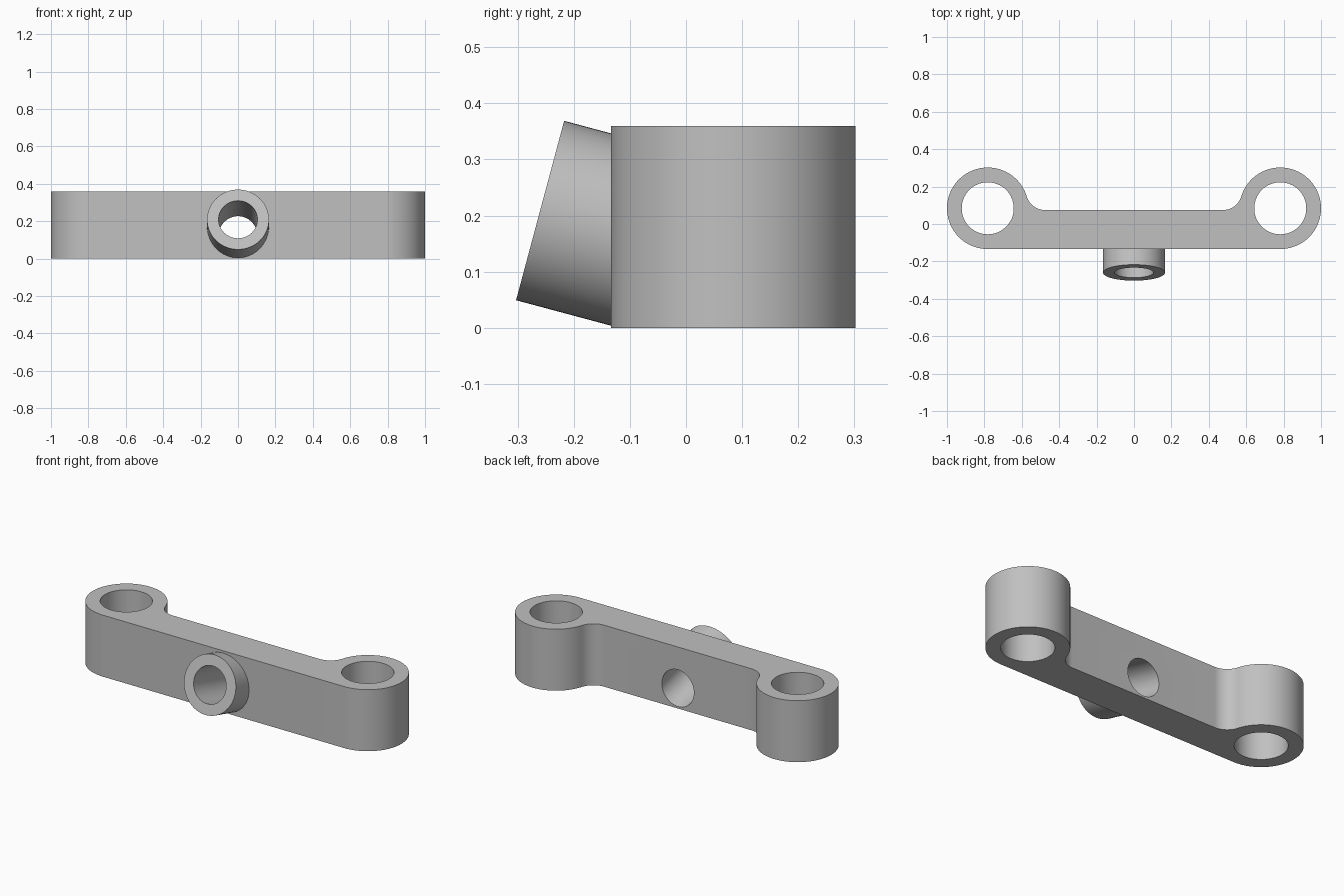
import bpy, bmesh
from math import sin, cos, atan2, sqrt, pi, radians
from mathutils import Vector, Matrix

if "Cube" in bpy.data.objects:
    bpy.data.objects.remove(bpy.data.objects["Cube"], do_unlink=True)

HEIGHT = 0.36
RING_X, RING_Y, RING_R, HOLE_R = 0.782, 0.084, 0.218, 0.139
FRONT, BACK, FILLET = RING_Y - RING_R, 0.075, 0.1
BOSS_R, BORE_R, TILT = 0.1655, 0.104, radians(15)
BOSS_CENTRE = Vector((0, -0.26, 0.209))
INWARD = Vector((0, cos(TILT), -sin(TILT)))

grey = bpy.data.materials.new("plain grey")
grey.use_nodes = True
grey.diffuse_color = (0.53, 0.53, 0.53, 1)
grey.node_tree.nodes["Principled BSDF"].inputs["Base Color"].default_value = grey.diffuse_color


def make_object(name, bm):
    bmesh.ops.recalc_face_normals(bm, faces=bm.faces)
    mesh = bpy.data.meshes.new(name)
    bm.to_mesh(mesh)
    bm.free()
    mesh.materials.append(grey)
    obj = bpy.data.objects.new(name, mesh)
    bpy.context.collection.objects.link(obj)
    return obj


def arc(cx, cy, r, start, end, steps):
    angles = [start + (end - start) * i / steps for i in range(steps + 1)]
    return [(cx + r * cos(a), cy + r * sin(a)) for a in angles]


def select_only(obj):
    bpy.ops.object.select_all(action='DESELECT')
    obj.select_set(True)
    bpy.context.view_layer.objects.active = obj


def cut_hole(body, centre, radius, rotation):
    bm = bmesh.new()
    bmesh.ops.create_cone(bm, cap_ends=True, segments=64, radius1=radius, radius2=radius,
                          depth=1.2, matrix=Matrix.Translation(centre) @ rotation)
    cutter = make_object("hole_cutter", bm)
    cutter.hide_render = True
    mod = body.modifiers.new("hole", 'BOOLEAN')
    mod.operation, mod.solver, mod.object = 'DIFFERENCE', 'EXACT', cutter
    select_only(body)
    bpy.ops.object.modifier_apply(modifier=mod.name)
    bpy.data.objects.remove(cutter, do_unlink=True)


# Bar with a rounded eye at each end and fillets on the back
dy = BACK + FILLET - RING_Y
dx = sqrt((RING_R + FILLET) ** 2 - dy ** 2)
touch = atan2(dy, -dx)
half = arc(RING_X, RING_Y, RING_R, -pi / 2, touch, 56)
half += arc(RING_X - dx, BACK + FILLET, FILLET, touch - pi, -pi / 2, 12)[1:]
outline = half + [(-x, y) for x, y in reversed(half)]
bm = bmesh.new()
base = bm.faces.new([bm.verts.new((x, y, 0)) for x, y in outline])
extruded = bmesh.ops.extrude_face_region(bm, geom=[base], use_keep_orig=True)["geom"]
bmesh.ops.translate(bm, vec=(0, 0, HEIGHT),
                    verts=[v for v in extruded if isinstance(v, bmesh.types.BMVert)])
bar = make_object("link_bar", bm)

# Upright holes in the eyes and the tilted bore through the middle
for side in (-1, 1):
    cut_hole(bar, (side * RING_X, RING_Y, HEIGHT / 2), HOLE_R, Matrix.Identity(4))
cut_hole(bar, BOSS_CENTRE, BORE_R, INWARD.to_track_quat('Z', 'Y').to_matrix().to_4x4())

# Tilted hollow boss, trimmed flush against the front of the bar
bm = bmesh.new()
up = Vector((0, sin(TILT), cos(TILT)))


def boss_loop(radius, trimmed):
    verts = []
    for i in range(64):
        a = 2 * pi * i / 64
        p = BOSS_CENTRE + Vector((radius * cos(a), 0, 0)) + up * radius * sin(a)
        if trimmed:
            p += INWARD * ((FRONT - p.y) / INWARD.y)
        verts.append(bm.verts.new(p))
    return verts


loops = [boss_loop(BOSS_R, True), boss_loop(BOSS_R, False),
         boss_loop(BORE_R, False), boss_loop(BORE_R, True)]
for one, two in zip(loops, loops[1:]):
    for i in range(64):
        j = (i + 1) % 64
        bm.faces.new((one[i], one[j], two[j], two[i]))
boss = make_object("angled_boss", bm)
# Open sleeve: make sure the rim faces forward
rim = min(boss.data.polygons, key=lambda f: (f.normal - (-INWARD)).length)
if rim.normal.dot(INWARD) > -0.99:
    boss.data.flip_normals()

for obj in (bar, boss):
    select_only(obj)
    bpy.ops.object.shade_smooth_by_angle(angle=radians(30))
